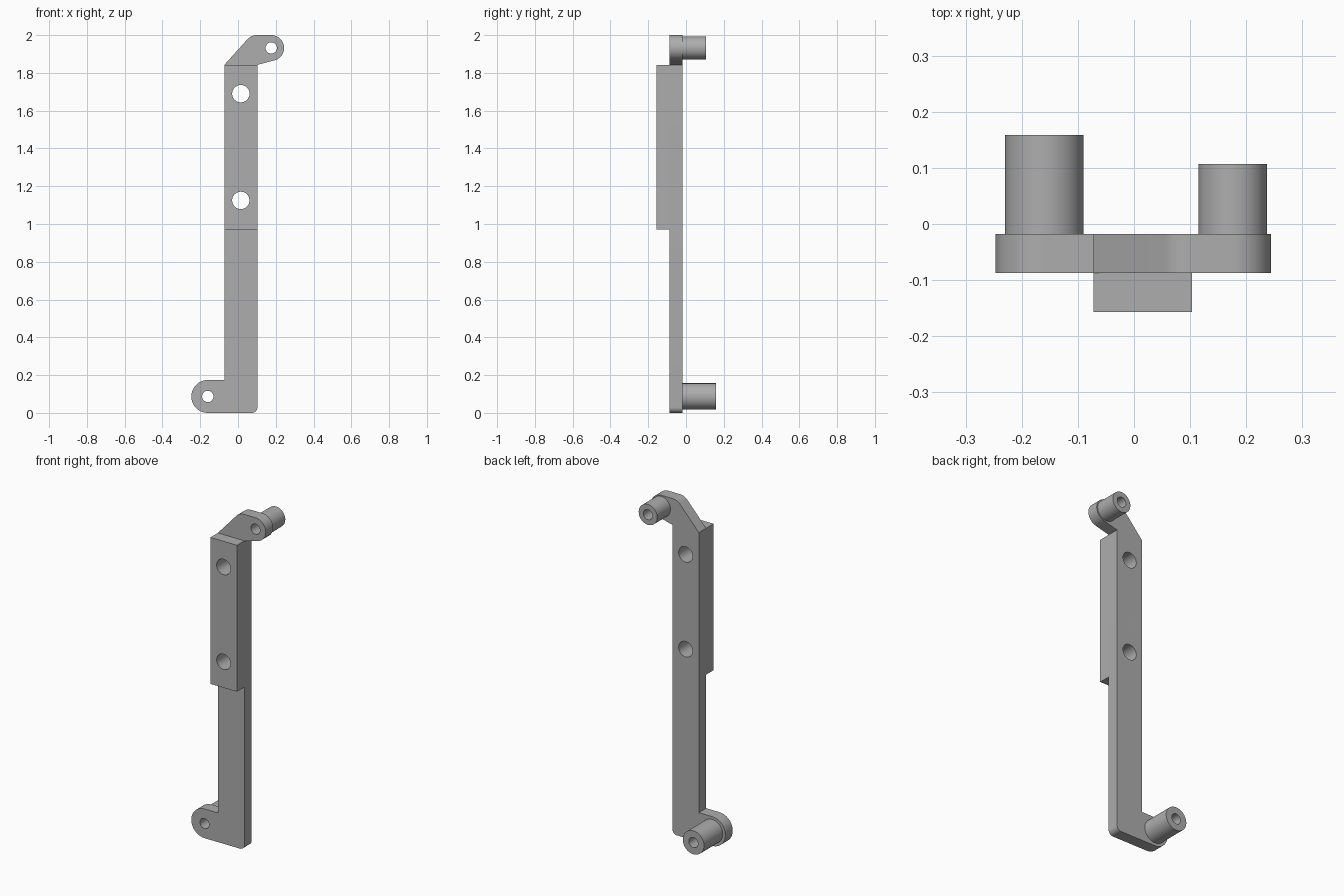
import bpy
from math import cos, sin, radians

cube = bpy.data.objects.get("Cube")
if cube:
    bpy.data.objects.remove(cube, do_unlink=True)

grey = bpy.data.materials.new("plain grey")
grey.use_nodes = True
colour = (0.42, 0.42, 0.42, 1)
grey.diffuse_color = colour
grey.node_tree.nodes["Principled BSDF"].inputs["Base Color"].default_value = colour


def arc(cx, cz, r, start, end, steps=16):
    """Points along an arc in the front plane, angles in degrees."""
    angles = [radians(start + (end - start) * i / steps) for i in range(steps + 1)]
    return [(cx + r * cos(a), cz + r * sin(a)) for a in angles]


def circle(centre, r):
    return arc(*centre, r, 0, 360, 48)[:-1]


def extrude(name, loops, front, back):
    """Solid from an outline and its holes, running from front to back in y."""
    curve = bpy.data.curves.new(name, "CURVE")
    curve.dimensions = "2D"
    curve.fill_mode = "BOTH"
    curve.extrude = (back - front) / 2
    for loop in loops:
        spline = curve.splines.new("POLY")
        spline.points.add(len(loop) - 1)
        for point, (x, z) in zip(spline.points, loop):
            point.co = (x, z, 0, 1)
        spline.use_cyclic_u = True
    obj = bpy.data.objects.new(name, curve)
    bpy.context.collection.objects.link(obj)
    obj.rotation_euler.x = radians(90)
    obj.location.y = (front + back) / 2
    bpy.ops.object.select_all(action="DESELECT")
    obj.select_set(True)
    bpy.context.view_layer.objects.active = obj
    bpy.ops.object.convert(target="MESH")
    obj = bpy.context.object
    obj.name = name
    # Weld caps to walls so the solid is closed
    bpy.ops.object.mode_set(mode="EDIT")
    bpy.ops.mesh.select_all(action="SELECT")
    bpy.ops.mesh.remove_doubles(threshold=0.0001)
    bpy.ops.mesh.normals_make_consistent(inside=False)
    bpy.ops.object.mode_set(mode="OBJECT")
    obj.data.materials.clear()
    obj.data.materials.append(grey)
    bpy.ops.object.shade_smooth_by_angle(angle=radians(30))
    return obj


# Shared layout
LEFT, RIGHT = -0.072, 0.103
PAD_FRONT, PLATE_FRONT, PLATE_BACK = -0.157, -0.087, -0.018
SHOULDER = 1.843
lower, upper = (-0.16, 0.087), (0.176, 1.932)
bar_holes = [circle((0.015, z), 0.046) for z in (1.125, 1.69)]
lower_bore, upper_bore = circle(lower, 0.03), circle(upper, 0.03)

# Flat bar with a foot lobe and a slanted top lobe
outline = (
    arc(RIGHT - 0.03, 0.03, 0.03, -90, 0, 8)
    + [(RIGHT, SHOULDER)]
    + arc(*upper, 0.068, -77, 90, 28)
    + arc(0.1, 1.932, 0.068, 90, 133, 8)
    + [(LEFT, SHOULDER), (LEFT, 0.174)]
    + arc(*lower, 0.087, 90, 270, 32)
)
extrude("bracket_plate", [outline, lower_bore, upper_bore] + bar_holes,
        PLATE_FRONT, PLATE_BACK)

# Thick pad on the front of the upper half
pad = [(LEFT, 0.97), (RIGHT, 0.97), (RIGHT, SHOULDER), (LEFT, SHOULDER)]
extrude("front_pad", [pad] + bar_holes, PAD_FRONT, PLATE_FRONT)

# Hollow standoffs on the back
extrude("lower_standoff", [circle(lower, 0.07), lower_bore], PLATE_BACK, 0.159)
extrude("upper_standoff", [circle(upper, 0.061), upper_bore], PLATE_BACK, 0.107)
